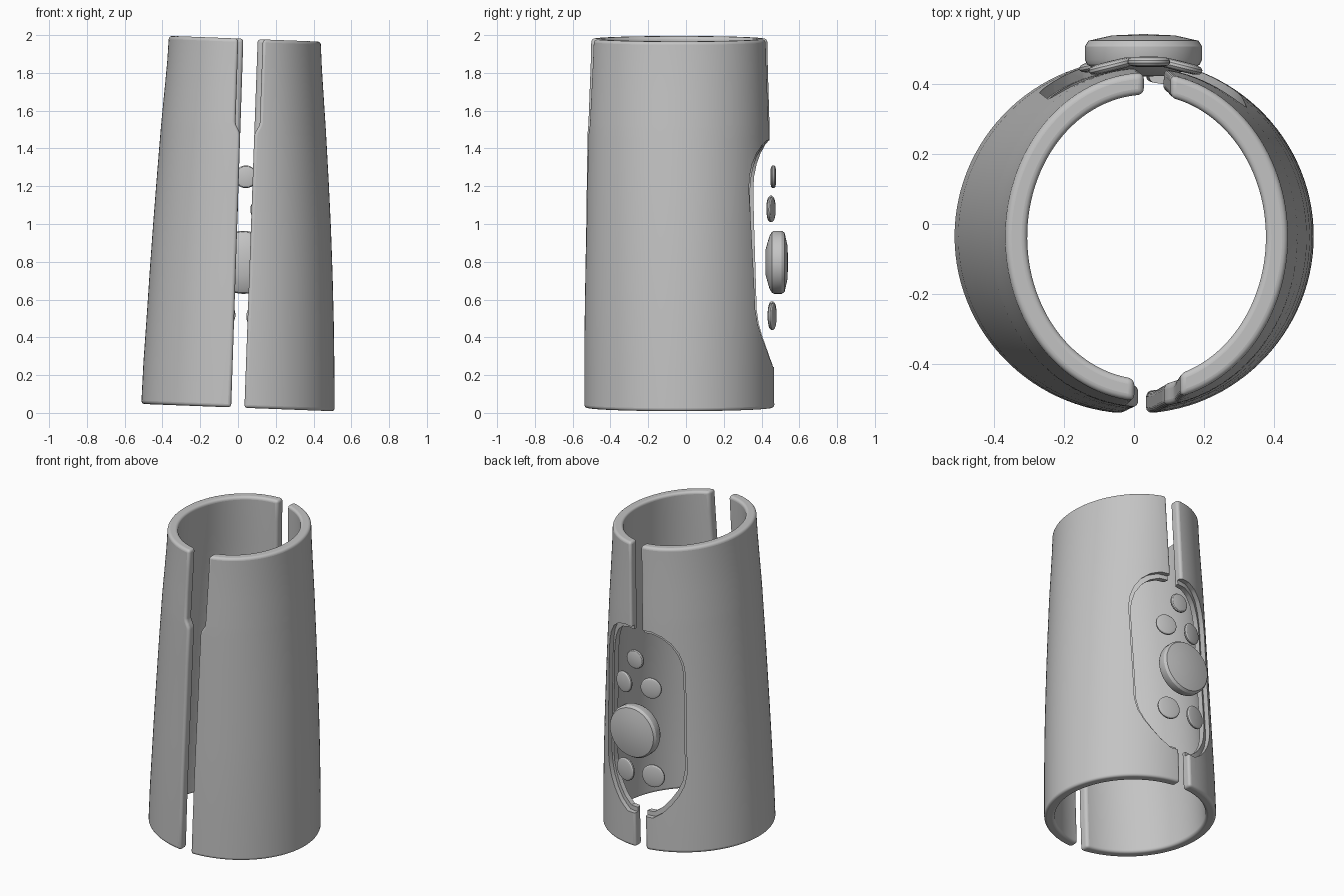
import bpy, bmesh, math
from mathutils import Matrix

if "Cube" in bpy.data.objects:
    bpy.data.objects.remove(bpy.data.objects["Cube"])

grey = bpy.data.materials.new("plain_grey")
grey.use_nodes = True
COLOUR = (0.55, 0.55, 0.55, 1)
grey.diffuse_color = COLOUR
grey.node_tree.nodes["Principled BSDF"].inputs["Base Color"].default_value = COLOUR

WALL = 0.063
LEAN = 0.032      # sideways drift of the centre line per unit of height
SKEW = -0.038     # slope of the rims across x
# height, centre x, half width, centre y, half depth
SECTIONS = [(0.028, 0.0, 0.512, -0.035, 0.505), (0.5, 0.012, 0.495, -0.037, 0.502),
            (1.0, 0.022, 0.47, -0.039, 0.491), (1.5, 0.029, 0.437, -0.039, 0.483),
            (1.982, 0.036, 0.402, -0.037, 0.468)]


def section(z):
    """Smoothly interpolated ellipse of the sleeve at height z."""
    i = 0
    while i < len(SECTIONS) - 2 and z > SECTIONS[i + 1][0]:
        i += 1
    pts = [SECTIONS[max(0, min(len(SECTIONS) - 1, i + k))] for k in (-1, 0, 1, 2)]
    t = (z - pts[1][0]) / (pts[2][0] - pts[1][0])
    return [b + 0.5 * t * (c - a + t * (2 * a - 5 * b + 4 * c - d + t * (3 * (b - c) + d - a)))
            for a, b, c, d in (tuple(p[k] for p in pts) for k in range(1, 5))]


def slot_edge(z, side, front):
    """x of the slot edge; the front slot opens wider near the top."""
    x = -0.037 + 0.033 * z if side < 0 else 0.033 + 0.036 * z
    if front:
        t = max(0, min(1, (z - 1.47) / 0.07))
        x += side * 0.027 * t * t * (3 - 2 * t)
    return x


def finish(name, bm, angle=35):
    bmesh.ops.recalc_face_normals(bm, faces=bm.faces)
    mesh = bpy.data.meshes.new(name)
    bm.to_mesh(mesh)
    bm.free()
    mesh.materials.append(grey)
    ob = bpy.data.objects.new(name, mesh)
    bpy.context.collection.objects.link(ob)
    smooth(ob, angle)
    return ob


def activate(ob):
    bpy.ops.object.select_all(action='DESELECT')
    ob.select_set(True)
    bpy.context.view_layer.objects.active = ob


def smooth(ob, angle):
    activate(ob)
    bpy.ops.object.shade_smooth_by_angle(angle=math.radians(angle))


def cut(ob, cutter):
    activate(ob)
    mod = ob.modifiers.new("cut", 'BOOLEAN')
    mod.operation, mod.solver, mod.object = 'DIFFERENCE', 'EXACT', cutter
    bpy.ops.object.modifier_apply(modifier=mod.name)


def half_shell(name, side):
    """One curved wall, running from slot to slot."""
    bm = bmesh.new()
    n = 56
    low, high = SECTIONS[0][0], SECTIONS[-1][0]
    levels = [low, 0.25, 0.5, 0.75, 1.0, 1.25, 1.47, 1.487, 1.505, 1.523, 1.54, 1.7, 1.85, high]
    skins = []
    for inset in (0, WALL):
        rows = []
        for z in levels:
            cx, hx, cy, hy = section(z)
            hx, hy = hx - inset, hy - inset
            a = -math.acos((slot_edge(z, side, True) - cx) / hx)
            b = math.acos((slot_edge(z, side, False) - cx) / hx)
            if side < 0:
                a += 2 * math.pi
            row = []
            for i in range(n + 1):
                t = a + (b - a) * i / n
                x = cx + hx * math.cos(t)
                row.append(bm.verts.new((x, cy + hy * math.sin(t), z + SKEW * x)))
            rows.append(row)
        skins.append(rows)
    outer, inner = skins
    for rows in skins:
        for r0, r1 in zip(rows, rows[1:]):
            for i in range(n):
                bm.faces.new((r0[i], r0[i + 1], r1[i + 1], r1[i]))
    for k in (0, -1):
        for i in range(n):
            bm.faces.new((outer[k][i], outer[k][i + 1], inner[k][i + 1], inner[k][i]))
        for j in range(len(levels) - 1):
            bm.faces.new((outer[j][k], outer[j + 1][k], inner[j + 1][k], inner[j][k]))
    ob = finish(name, bm)
    activate(ob)
    bev = ob.modifiers.new("round", 'BEVEL')
    bev.width, bev.segments, bev.limit_method = 0.028, 5, 'ANGLE'
    bev.angle_limit = math.radians(50)
    bpy.ops.object.modifier_apply(modifier=bev.name)
    return ob


def window_cutter(name, grow):
    """Rounded window outline extruded through the back wall."""
    half = [(0.09, 0.25), (0.15, 0.293), (0.2, 0.35), (0.24, 0.41), (0.268, 0.475), (0.281, 0.55),
            (0.277, 1.18), (0.268, 1.25), (0.247, 1.315), (0.21, 1.373), (0.16, 1.413), (0.1, 1.435)]
    outline = half + [(-x, z) for x, z in reversed(half)]
    bm = bmesh.new()
    verts = []
    for x, z in outline:
        x *= 1 + grow / 0.29
        z = 0.85 + (z - 0.85) * (1 + grow / 0.6)
        x += LEAN * z
        verts.append(bm.verts.new((x, 0.1, z)))
    face = bm.faces.new(verts)
    top = bmesh.ops.extrude_face_region(bm, geom=[face])["geom"]
    bmesh.ops.translate(bm, vec=(0, 0.7, 0), verts=[v for v in top if isinstance(v, bmesh.types.BMVert)])
    ob = finish(name, bm)
    ob.hide_render = True
    return ob


def core_cutter():
    """Solid filling the sleeve up to the middle of its wall."""
    bm = bmesh.new()
    rows = []
    for j in range(14):
        z = 0.1 + 1.7 * j / 13
        cx, hx, cy, hy = section(z)
        rows.append([bm.verts.new((cx + (hx - 0.03) * math.cos(t), cy + (hy - 0.03) * math.sin(t), z + SKEW * cx))
                     for t in (2 * math.pi * i / 96 for i in range(96))])
    for r0, r1 in zip(rows, rows[1:]):
        for i in range(96):
            k = (i + 1) % 96
            bm.faces.new((r0[i], r0[k], r1[k], r1[i]))
    bm.faces.new(rows[0])
    bm.faces.new(rows[-1])
    ob = finish("core_cutter", bm)
    ob.hide_render = True
    return ob


def button(name, profile, x, y, z, turn=0):
    """Lathe a (radius, depth) profile; the disc faces the back."""
    bm = bmesh.new()
    verts = [bm.verts.new((r, 0, d)) for r, d in profile]
    edges = [bm.edges.new(p) for p in zip(verts, verts[1:])]
    bmesh.ops.spin(bm, geom=verts + edges, cent=(0, 0, 0), axis=(0, 0, 1), angle=2 * math.pi,
                   steps=40, use_duplicate=False)
    bmesh.ops.remove_doubles(bm, verts=bm.verts, dist=0.0005)
    place = (Matrix.Translation((x, y, z)) @ Matrix.Rotation(math.radians(turn), 4, 'Z')
             @ Matrix.Rotation(math.radians(-2), 4, 'Y') @ Matrix.Rotation(math.radians(-90), 4, 'X'))
    bmesh.ops.transform(bm, matrix=place, verts=bm.verts)
    return finish(name, bm, 30)


# Two walls with a stepped window at the back
shells = [half_shell("left_shell", 1), half_shell("right_shell", -1)]
opening = window_cutter("opening_cutter", -0.022)
recess = window_cutter("recess_cutter", 0.006)
core = core_cutter()
cut(recess, core)
for shell in shells:
    cut(shell, recess)
    cut(shell, opening)
    smooth(shell, 35)
for helper in (opening, recess, core):
    bpy.data.objects.remove(helper)

# Large control knob
button("control_knob", [(0, -0.06), (0.07, -0.058), (0.14, -0.038), (0.16, -0.026), (0.167, -0.012),
                        (0.167, 0.026), (0.157, 0.042), (0.09, 0.057), (0, 0.061)], 0.027, 0.48, 0.797)

# Small rounded disc buttons
def disc(r):
    return [(0, -0.015), (r * 0.7, -0.014), (r * 0.92, -0.01), (r, -0.004),
            (r, 0.004), (r * 0.92, 0.01), (r * 0.7, 0.014), (0, 0.015)]

button("top_button", disc(0.06), 0.042, 0.462, 1.25)
for side, word in ((1, "left"), (-1, "right")):
    button("upper_" + word + "_button", disc(0.066), 0.033 + side * 0.097, 0.45, 1.08 - side * 0.004, -side * 14)
    button("lower_" + word + "_button", disc(0.072), 0.015 + side * 0.1, 0.456, 0.515 - side * 0.004, -side * 12)
